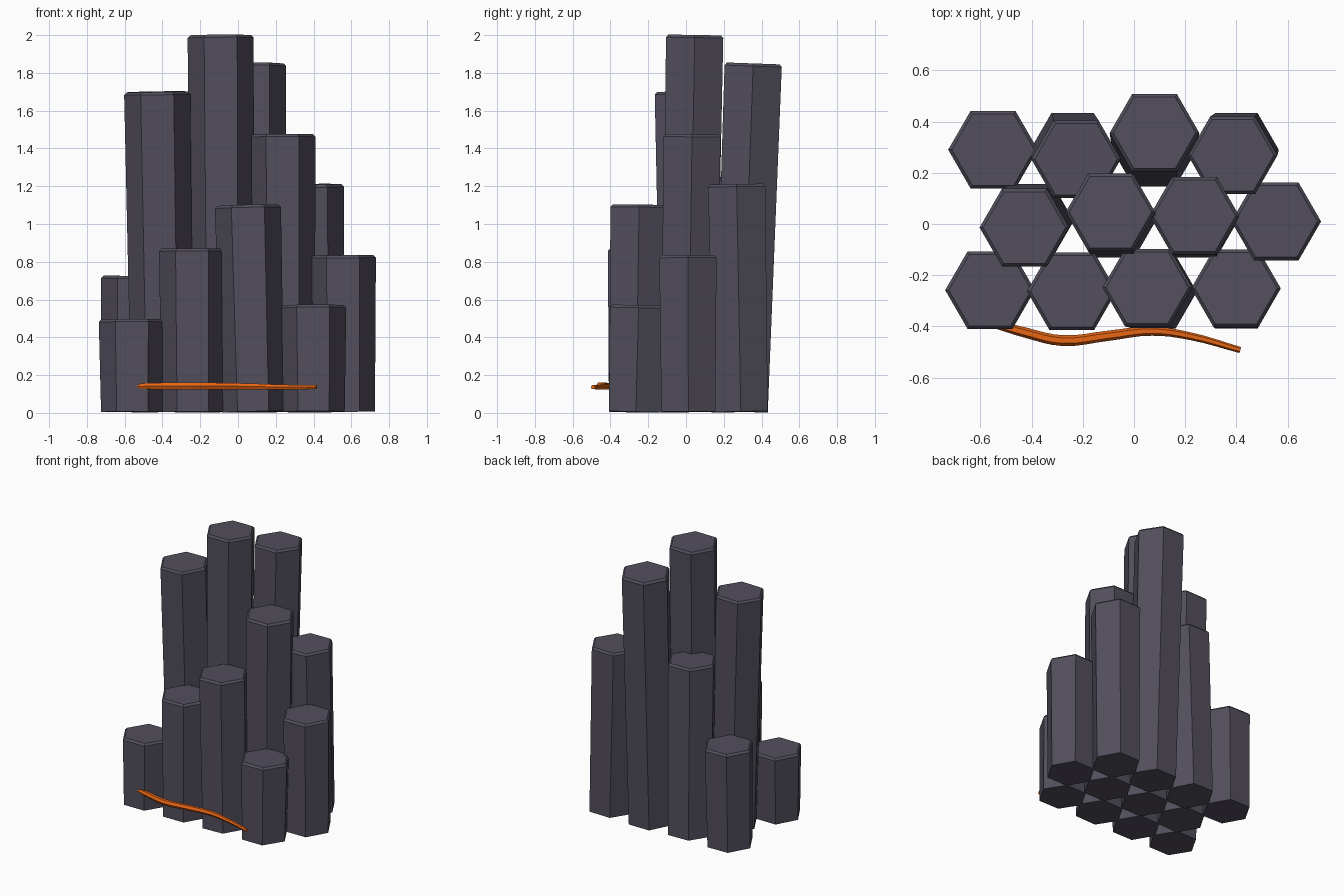
import bpy
import bmesh
import math
from mathutils import Vector

if "Cube" in bpy.data.objects:
    bpy.data.objects.remove(bpy.data.objects["Cube"])


def material(name, rgb):
    m = bpy.data.materials.new(name)
    m.diffuse_color = (*rgb, 1)
    m.use_nodes = True
    m.node_tree.nodes["Principled BSDF"].inputs["Base Color"].default_value = m.diffuse_color
    return m


STONE = material("dark basalt", (0.085, 0.077, 0.108))
ORANGE = material("glowing orange", (0.85, 0.14, 0.008))

SPACING, R_BASE, R_TOP, BEVEL = 0.32, 0.165, 0.175, 0.014


def column(name, base, top, height):
    """Slightly flared, leaning hexagonal column with a chamfered top."""
    bx, by = base
    axis = Vector((top[0] - bx, top[1] - by, height - 0.006)).normalized()
    turn = Vector((0, 0, 1)).rotation_difference(axis)
    length = (height - 0.006) / axis.z
    bm = bmesh.new()
    rings = []
    for r, h in ((R_BASE, 0), (R_TOP, length - BEVEL), (R_TOP - BEVEL, length)):
        ring = []
        for i in range(6):
            a = math.radians(60 * i)
            p = turn @ Vector((r * math.cos(a), r * math.sin(a), h))
            ring.append(bm.verts.new(p + Vector((bx, by, 0.006))))
        rings.append(ring)
    for lo, hi in zip(rings, rings[1:]):
        for i in range(6):
            j = (i + 1) % 6
            bm.faces.new((lo[i], lo[j], hi[j], hi[i]))
    bm.faces.new(rings[0][::-1])
    bm.faces.new(rings[-1])
    me = bpy.data.meshes.new(name)
    bm.to_mesh(me)
    bm.free()
    me.materials.append(STONE)
    bpy.context.collection.objects.link(bpy.data.objects.new(name, me))


# Honeycomb rows: (first base x, base y, [(top x, top y, height), ...])
rows = {
    "front": (-0.56, -0.265, [(-0.562, -0.258, 0.495), (-0.243, -0.262, 0.87),
                              (0.052, -0.248, 1.10), (0.398, -0.251, 0.57)]),
    "middle": (-0.40, 0.0125, [(-0.428, -0.014, 1.70), (-0.092, 0.046, 2.0),
                               (0.236, 0.032, 1.475), (0.555, 0.01, 0.835)]),
    "back": (-0.56, 0.29, [(-0.55, 0.29, 0.725), (-0.226, 0.253, 1.25),
                           (0.08, 0.356, 1.85), (0.385, 0.268, 1.21)]),
}
for row, (x0, y0, tops) in rows.items():
    for n, (tx, ty, h) in enumerate(tops):
        column(f"{row}_column_{n + 1}", (x0 + SPACING * n, y0), (tx, ty), h)

# Thin molten seam winding past the foot of the front row
path = [(-0.56, -0.385, 0.14, 0.8), (-0.42, -0.425, 0.142, 1), (-0.28, -0.455, 0.143, 1.05),
        (-0.10, -0.436, 0.142, 1), (0.07, -0.418, 0.14, 0.9),
        (0.22, -0.438, 0.137, 0.75), (0.415, -0.492, 0.136, 0.6)]
cu = bpy.data.curves.new("molten_seam", "CURVE")
cu.dimensions = "3D"
cu.bevel_depth = 0.02
cu.bevel_resolution = 1
cu.resolution_u = 4
cu.use_fill_caps = True
sp = cu.splines.new("BEZIER")
sp.use_smooth = False
sp.bezier_points.add(len(path) - 1)
for bp, (x, y, z, r) in zip(sp.bezier_points, path):
    bp.co = (x, y, z)
    bp.radius = r
    bp.handle_left_type = bp.handle_right_type = "AUTO"
cu.materials.append(ORANGE)
bpy.context.collection.objects.link(bpy.data.objects.new("molten_seam", cu))
